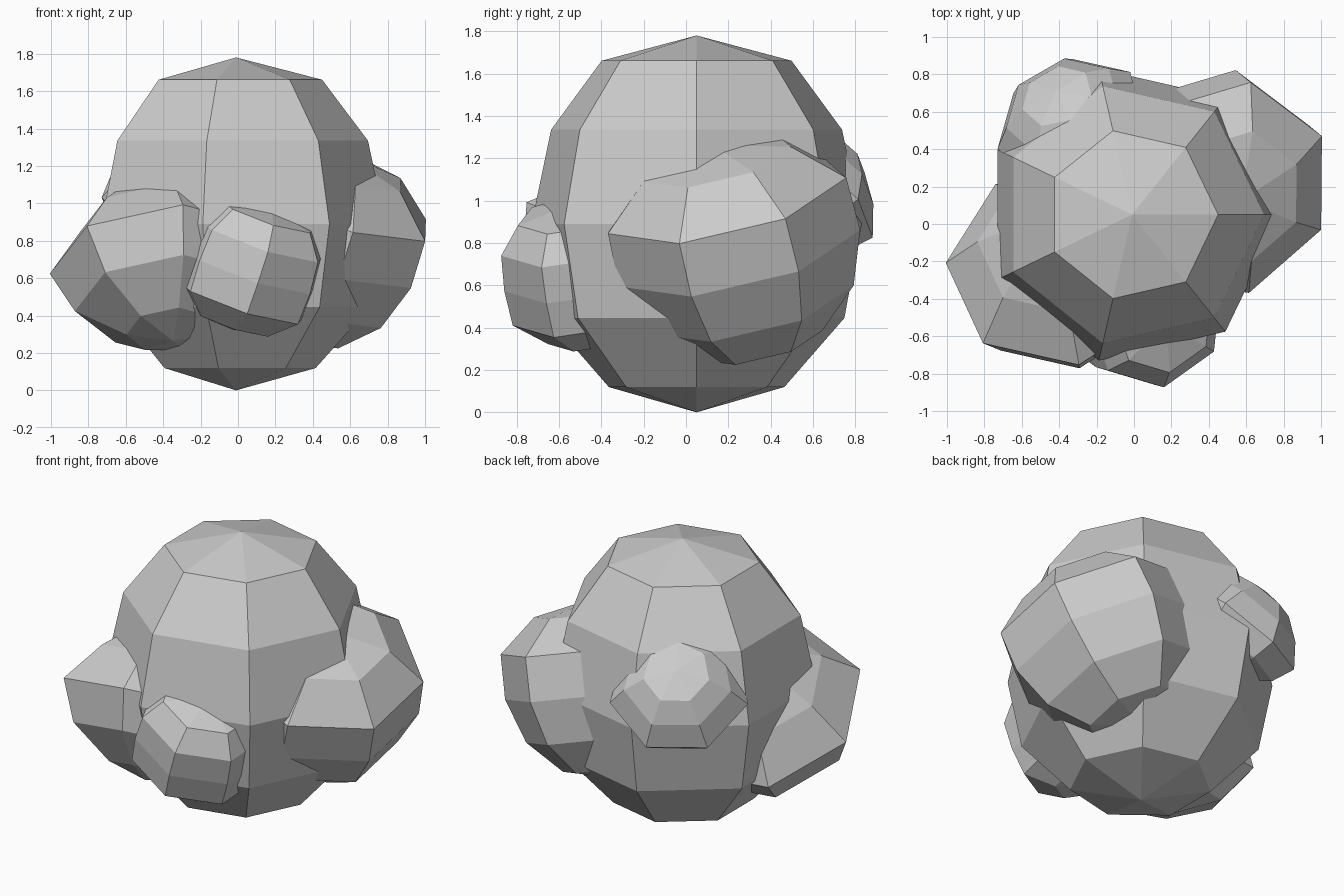
import bpy, bmesh, math
from mathutils import Vector

if "Cube" in bpy.data.objects:
    bpy.data.objects.remove(bpy.data.objects["Cube"])

SIDES = 7


def blob(name, centre, axis, corner, half, radii):
    """Seven-sided faceted ball; radii run from the top ring to the bottom ring."""
    c, n = Vector(centre), Vector(axis).normalized()
    u = Vector(corner)
    u = (u - n * u.dot(n)).normalized()
    v = n.cross(u)
    bm = bmesh.new()
    rings = []
    for i, r in enumerate(radii):
        h = half * math.cos(math.pi * (i + 1) / (len(radii) + 1))
        ring = []
        for k in range(SIDES):
            a = math.tau * k / SIDES
            ring.append(bm.verts.new(c + n * h + (u * math.cos(a) + v * math.sin(a)) * r))
        rings.append(ring)
    top, bottom = bm.verts.new(c + n * half), bm.verts.new(c - n * half)
    for k in range(SIDES):
        j = (k + 1) % SIDES
        bm.faces.new((top, rings[0][k], rings[0][j]))
        bm.faces.new((bottom, rings[-1][j], rings[-1][k]))
        for a, b in zip(rings, rings[1:]):
            bm.faces.new((a[k], b[k], b[j], a[j]))
    bmesh.ops.recalc_face_normals(bm, faces=bm.faces)
    mesh = bpy.data.meshes.new(name)
    bm.to_mesh(mesh)
    bm.free()
    obj = bpy.data.objects.new(name, mesh)
    bpy.context.collection.objects.link(obj)
    return obj


# Large central mass
blob("main_body", (-0.01, 0.05, 0.89), (0, 0, 1), (1, 0, 0), 0.89,
     (0.46, 0.705, 0.80, 0.716, 0.425))
# Right bulge
blob("right_lump", (0.412, 0.245, 0.768), (0.306, -0.22, 0.926),
     (0.508, -0.218, -0.219), 0.535, (0.366, 0.593, 0.60, 0.507, 0.31))
# Left front bulge
blob("left_lump", (-0.39, -0.22, 0.69), (-0.085, 0.48, 0.874),
     (-0.42, -0.42, 0.19), 0.485, (0.21, 0.43, 0.62, 0.506, 0.245))
# Small front bulge
blob("front_lump", (0.063, -0.47, 0.658), (0.316, -0.172, 0.933),
     (0.041, -0.37, -0.082), 0.352, (0.28, 0.384, 0.40, 0.39, 0.24))
# Small back bulge
blob("back_lump", (-0.338, 0.548, 1.08), (-0.31, 0.58, 0.75),
     (0.008, 0.332, -0.25), 0.27, (0.20, 0.325, 0.42, 0.36, 0.22))
